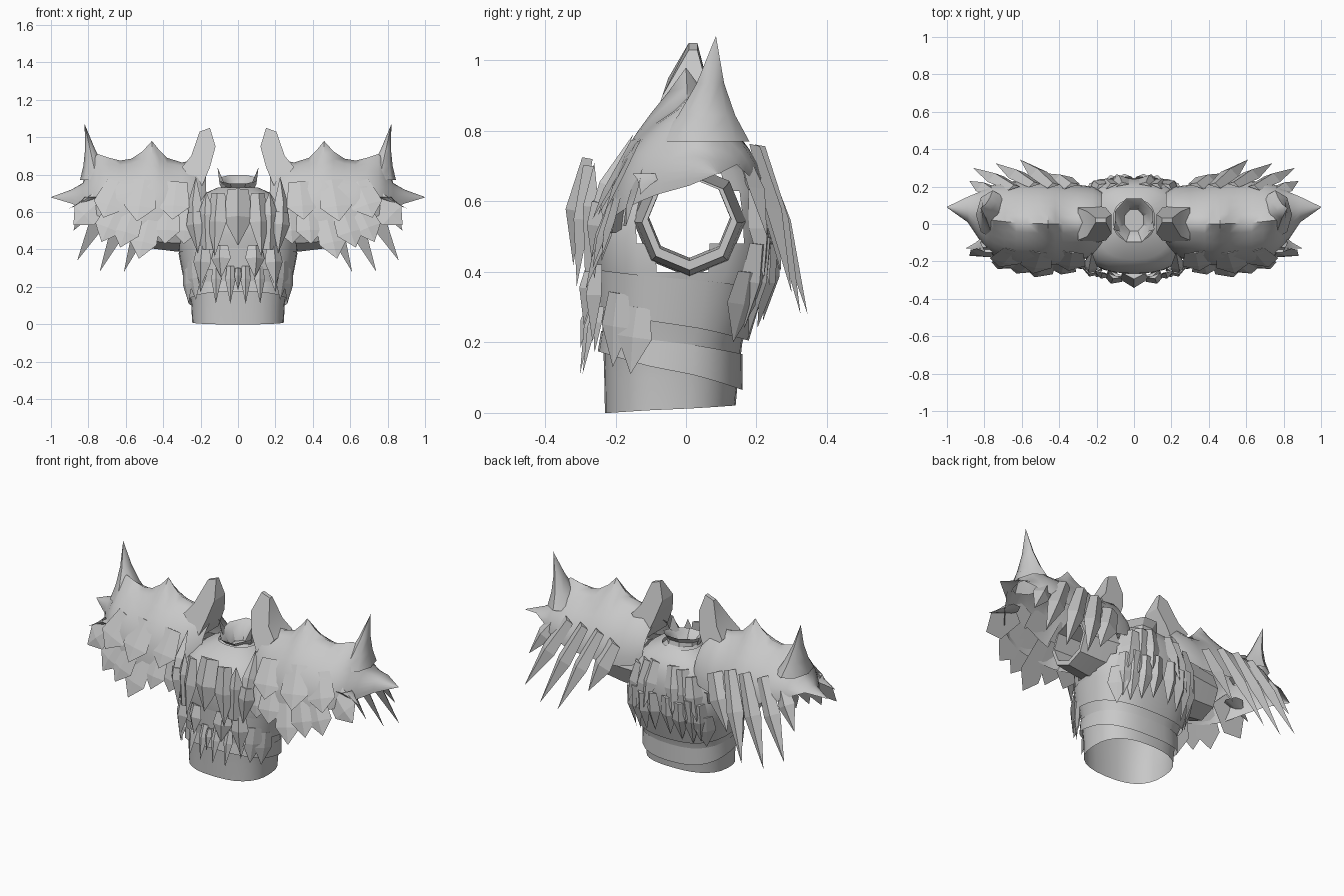
import bpy, bmesh, math
from mathutils import Vector as V

if "Cube" in bpy.data.objects:
    bpy.data.objects.remove(bpy.data.objects["Cube"])

grey = bpy.data.materials.new("bone grey")
grey.diffuse_color = (0.58, 0.58, 0.58, 1)
grey.use_nodes = True
grey.node_tree.nodes["Principled BSDF"].inputs["Base Color"].default_value = grey.diffuse_color


def finish(name, bm, mirror=True, smooth=None):
    """Turn a bmesh into a named object, optionally mirrored across x."""
    bmesh.ops.recalc_face_normals(bm, faces=bm.faces)
    me = bpy.data.meshes.new(name)
    bm.to_mesh(me)
    bm.free()
    me.materials.append(grey)
    ob = bpy.data.objects.new(name, me)
    bpy.context.collection.objects.link(ob)
    if smooth:
        bpy.ops.object.select_all(action='DESELECT')
        ob.select_set(True)
        bpy.context.view_layer.objects.active = ob
        bpy.ops.object.shade_smooth_by_angle(angle=math.radians(smooth))
    if mirror:
        ob.modifiers.new("mirror", 'MIRROR').use_mirror_merge = False
    return ob


def loft(bm, rings, closed=True):
    """Skin a list of equally long point rings."""
    rows = [[bm.verts.new(p) for p in r] for r in rings]
    n = len(rows[0])
    for a, b in zip(rows, rows[1:]):
        for i in range(n if closed else n - 1):
            j = (i + 1) % n
            bm.faces.new((a[i], a[j], b[j], b[i]))
    return rows


def leaf(bm, base, tip, w, out, thick=0.025, belly=0.5):
    """Ridged pointed plate from base to tip; out is its outward side."""
    base, tip, out = V(base), V(tip), V(out)
    d = tip - base
    side = d.cross(out).normalized() * w / 2
    n = side.cross(d).normalized()
    if n.dot(out) < 0:
        n = -n
    mid = base + d * belly
    l0, r0 = bm.verts.new(base - side * .7), bm.verts.new(base + side * .7)
    l1, r1 = bm.verts.new(mid - side), bm.verts.new(mid + side)
    c0, c1 = bm.verts.new(base + n * thick * .6), bm.verts.new(mid + n * thick)
    t = bm.verts.new(tip)
    for f in ((l0, c0, c1, l1), (c0, r0, r1, c1), (l1, c1, t), (c1, r1, t),
              (r0, l0, l1, r1), (r1, l1, t), (l0, r0, c0)):
        bm.faces.new(f)


def spike(bm, base, tip, rx, ry, n=8):
    """Concave horn rising out of a wide base."""
    base, tip = V(base), V(tip)
    rings = []
    for k, s in ((0, 1), (.25, .62), (.55, .3)):
        c = base.lerp(tip, k)
        rings.append([c + V((rx * s * math.cos(a), ry * s * math.sin(a), 0))
                      for a in (2 * math.pi * i / n for i in range(n))])
    rows = loft(bm, rings)
    t = bm.verts.new(tip)
    for i in range(n):
        bm.faces.new((rows[-1][i], rows[-1][(i + 1) % n], t))


# body profile: height, half width, front y, back y
BODY = [(0.01, .245, -.23, .14), (.1, .25, -.232, .148), (.2, .262, -.235, .16),
        (.3, .292, -.24, .2), (.4, .32, -.255, .235), (.48, .318, -.265, .245),
        (.56, .3, -.265, .24), (.63, .265, -.24, .225), (.69, .2, -.19, .19),
        (.73, .11, -.09, .13)]


def body_at(z):
    for a, b in zip(BODY, BODY[1:]):
        if z <= b[0]:
            k = max(0, (z - a[0]) / (b[0] - a[0]))
            return [p + (q - p) * k for p, q in zip(a, b)]
    return BODY[-1]


def body_point(z, ang, off=0, tilt=0):
    """Point on the body; ang 0 is right, -90 is front."""
    c, s = math.cos(ang), math.sin(ang)
    _, hx, y0, y1 = body_at(z - tilt * s)
    sq = lambda v: math.copysign(abs(v) ** .8, v)
    return V(((hx + off) * sq(c), (y0 + y1) / 2 + ((y1 - y0) / 2 + off) * sq(s),
              z - tilt * s))


def ring(z, off=0, tilt=0, n=28):
    return [body_point(z, 2 * math.pi * i / n, off, tilt) for i in range(n)]


# torso shell with arm openings
bm = bmesh.new()
loft(bm, [ring(r[0], 0, -.011 if r[0] < .05 else 0) for r in BODY])
holes = []
for f in bm.faces:
    c = f.calc_center_median()
    if abs(c.x) > .2 and math.hypot(c.y - .01, c.z - .55) < .135:
        holes.append(f)
bmesh.ops.delete(bm, geom=holes, context='FACES')
finish("torso", bm, False, 40)

# overlapping waist bands, lower edge dropping toward the back
for name, z0, z1, tilt, off in (("lower_waist_band", .12, .2, .055, .016),
                                ("upper_waist_band", .25, .38, .045, .016)):
    bm = bmesh.new()
    loft(bm, [ring(z0, off, tilt), ring(z1, .004, tilt * .6)])
    finish(name, bm, False, 40)

# hollow sleeves
bm = bmesh.new()
loft(bm, [[V((x, .01 + r * math.cos(a), z + r * math.sin(a)))
           for a in (math.pi * 2 * i / 8 for i in range(8))]
          for x, r, z in ((.24, .16, .545), (.34, .15, .54), (.46, .135, .54),
                          (.46, .118, .55), (.24, .115, .555))])
finish("sleeve", bm, True, 40)

# collar cup, lower at the front
bm = bmesh.new()
rows = loft(bm, [[V((r * math.cos(a), .02 + r * 1.15 * math.sin(a), z + t * math.sin(a)))
                  for a in (math.pi * (i + .5) / 4 for i in range(8))]
                 for r, z, t in ((.15, .68, 0), (.09, .73, .01), (.085, .745, .02),
                                 (.11, .775, .025), (.08, .75, .02), (.055, .69, 0))])
bm.faces.new(rows[-1])
finish("collar", bm, False, 30)
bm = bmesh.new()
leaf(bm, (.075, .0, .72), (.11, -.03, .84), .07, (1, -.4, 0), .015, .3)
finish("collar_horn", bm)

# shoulder guard stations: x, dome z, front y, back y, rim z, crest height
ST = [(.17, .80, -.12, .17, .58, .02), (.22, .85, -.17, .2, .53, .03),
      (.30, .845, -.2, .21, .51, .02), (.38, .85, -.22, .22, .51, .04),
      (.42, .86, -.225, .225, .515, .07), (.46, .87, -.225, .225, .52, .11),
      (.51, .86, -.225, .23, .525, .065), (.57, .85, -.222, .23, .53, .035),
      (.63, .845, -.215, .23, .54, .03), (.69, .84, -.2, .225, .56, .05),
      (.75, .83, -.17, .21, .58, .08), (.79, .8, -.13, .19, .6, .08),
      (.83, .755, -.08, .17, .62, .0), (.89, .72, .01, .145, .645, 0),
      (1.0, .68, .088, .092, .678, 0)]
bm = bmesh.new()
rings = []
for x, zt, y0, y1, zl, crest in ST:
    row = []
    for i in range(15):
        a = math.pi * i / 14
        up = math.sin(a) ** 1.05 if 0 < i < 14 else 0
        row.append(V((x, (y0 + y1) / 2 - (y1 - y0) / 2 * math.cos(a),
                      zl + .06 * i / 14 * (x < .95) * (1 - up) + (zt - zl) * up
                      + crest * (1, .45, .15)[min(abs(i - 7), 2)] * (abs(i - 7) < 3))))
    rings.append(row)
loft(bm, rings, False)
finish("shoulder_guard", bm, True, 60)

# sharp horns at the outer end of the shoulder guard
bm = bmesh.new()
spike(bm, (.755, .05, .77), (.82, .085, 1.07), .09, .13)
spike(bm, (.77, -.1, .68), (.9, -.13, .62), .05, .06, 6)
finish("shoulder_horn", bm, True, 50)

# upright blade on the inner rim, tapering upward
bm = bmesh.new()
blade = ((.2, .72), (.30, .84), (.25, .9), (.205, 1.03), (.15, 1.05), (.12, .95), (.15, .84))


def half(z):
    return max(.012, .1 - max(0, z - .8) * .33 - max(0, z - .95) * .35)


rows = loft(bm, [[V((x, .02 * (z > 1) + s * half(z), z)) for x, z in blade] for s in (-1, 1)])
bm.faces.new(rows[0])
bm.faces.new(rows[1])
finish("inner_blade", bm, True, 25)

# broad feather plates at the front rim: base x, base z, tip
bm = bmesh.new()
for bx, bz, tip in ((.27, .64, (.29, -.24, .43)), (.37, .65, (.39, -.27, .43)),
                    (.46, .62, (.53, -.285, .35)), (.54, .66, (.63, -.265, .41)),
                    (.62, .67, (.73, -.24, .44)), (.70, .69, (.88, -.17, .53))):
    leaf(bm, (bx, -.19 + max(0, bx - .6) * .6, bz), tip, .15, (.15, -1, .25), .014, .68)
for bx, bz, tip in ((.33, .76, (.35, -.25, .56)), (.5, .77, (.54, -.265, .55)),
                    (.64, .76, (.72, -.23, .57))):
    leaf(bm, (bx, -.15 + max(0, bx - .6) * .3, bz), tip, .17, (.1, -1, .3), .012, .65)
finish("front_feathers", bm)

# long sharp quills hanging from the back rim
bm = bmesh.new()
for base, tip, w in (((.43, .2, .74), (.61, .345, .28), .1),
                     ((.53, .205, .75), (.74, .325, .28), .1),
                     ((.64, .19, .75), (.86, .30, .34), .1),
                     ((.33, .2, .70), (.46, .27, .40), .13),
                     ((.74, .16, .72), (.88, .23, .5), .1)):
    leaf(bm, base, tip, w, (.2, 1, .3), .035, .45)
finish("back_quills", bm)

# chest plates: tall side blades and layered leaves
bm = bmesh.new()
leaf(bm, (.235, -.25, .58), (.225, -.15, .79), .08, (.35, -1, 0), .03, .3)
for base, tip, w, b in (((.235, -.25, .6), (.215, -.26, .38), .1, .3),
                        ((.165, -.27, .4), (.17, -.26, .71), .1, .6),
                        ((.105, -.275, .7), (.125, -.31, .36), .11, .45),
                        ((.185, -.25, .42), (.2, -.265, .2), .1, .4),
                        ((.09, -.265, .42), (.09, -.29, .25), .11, .4)):
    leaf(bm, base, tip, w, (.35, -1, 0), .03, b)
finish("chest_plates", bm)
bm = bmesh.new()
leaf(bm, (0, -.265, .72), (0, -.32, .42), .16, (0, -1, 0), .05, .5)
finish("breast_ridge", bm, False)

# row of fangs below the chest
bm = bmesh.new()
for x, z in ((.04, .11), (.115, .11)):
    leaf(bm, (x, -.26 + x * .15, .31), (x * 1.03, -.305 + x * .1, z), .055, (x, -1, 0), .02, .35)
leaf(bm, (.19, -.235, .3), (.2, -.26, .17), .05, (.2, -1, 0), .02, .35)
finish("waist_fangs", bm)
bm = bmesh.new()
leaf(bm, (0, -.27, .3), (0, -.3, .18), .04, (0, -1, 0), .02, .35)
finish("centre_fang", bm, False)

# flat scales hanging over the hips, and long back scales
for name, items, w, th in (
        ("hip_scales", [(-.75, .34, .13), (-.45, .3, .11), (.75, .4, .2)], .11, .012),
        ("back_scales", [(1.05, .5, .22), (1.27, .48, .24), (1.47, .5, .26), (.88, .48, .24),
                         (1.15, .66, .36), (1.38, .67, .4), (.95, .63, .38)], .1, .03)):
    bm = bmesh.new()
    for ang, z0, z1 in items:
        out = V((math.cos(ang), math.sin(ang), 0))
        leaf(bm, body_point(z0, ang, .008), body_point(z1, ang, .035), w, out, th, .45)
    finish(name, bm)
